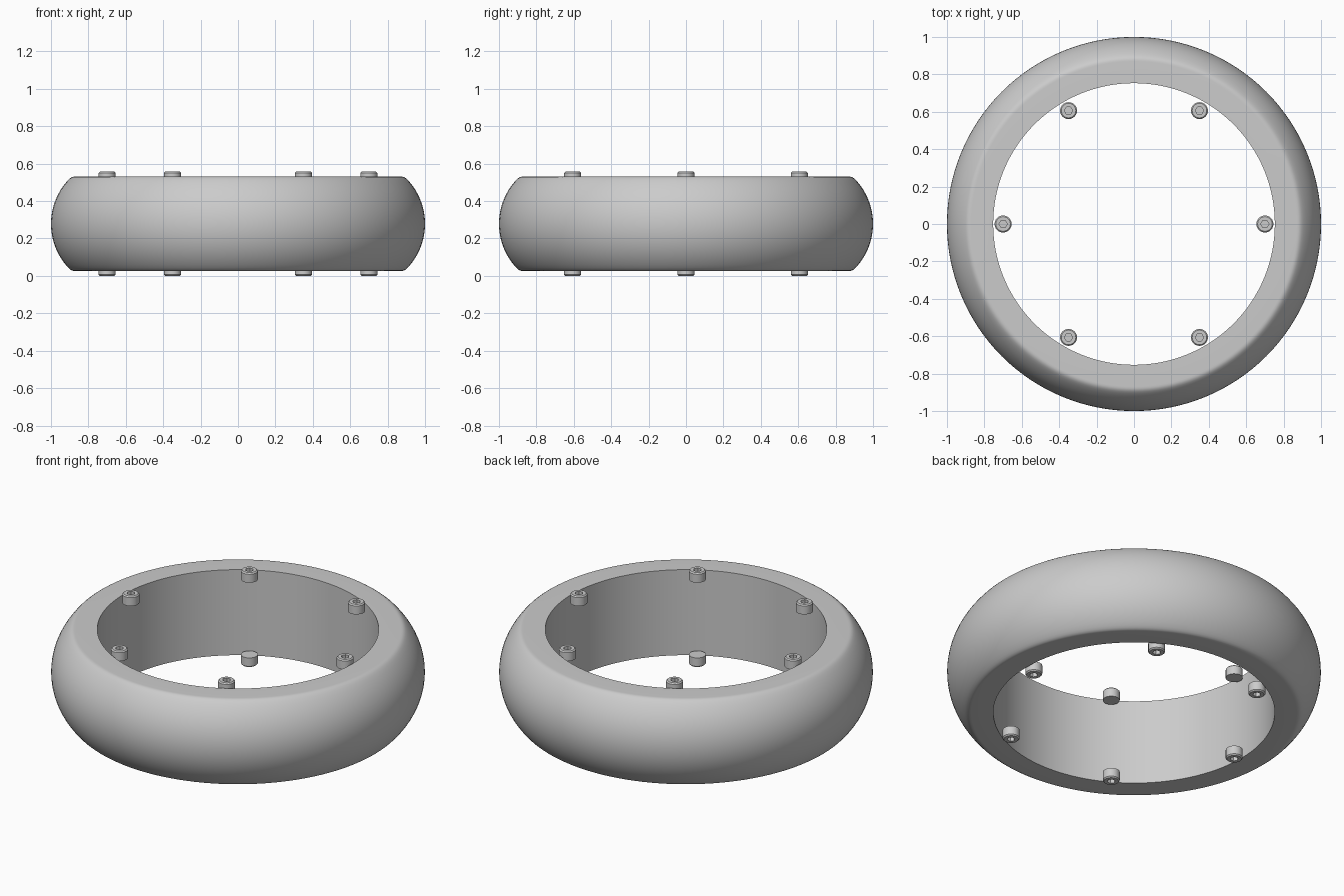
import bpy, bmesh, math

if "Cube" in bpy.data.objects:
    bpy.data.objects.remove(bpy.data.objects["Cube"])

MID = 0.2785      # mid height of the whole model
HALF = 0.2525     # half height of the ring


def loft(bm, rings, closed=False, caps=False):
    """Skin a list of vertex rings with quads."""
    n = len(rings[0])
    vr = [[bm.verts.new(p) for p in ring] for ring in rings]
    pairs = list(zip(vr, vr[1:])) + ([(vr[-1], vr[0])] if closed else [])
    for a, b in pairs:
        for i in range(n):
            j = (i + 1) % n
            bm.faces.new((a[i], a[j], b[j], b[i]))
    if caps:
        bm.faces.new(vr[0][::-1])
        bm.faces.new(vr[-1])


def finish(bm, name, angle):
    bmesh.ops.recalc_face_normals(bm, faces=bm.faces)
    mesh = bpy.data.meshes.new(name)
    bm.to_mesh(mesh)
    bm.free()
    ob = bpy.data.objects.new(name, mesh)
    bpy.context.collection.objects.link(ob)
    bpy.ops.object.select_all(action='DESELECT')
    ob.select_set(True)
    bpy.context.view_layer.objects.active = ob
    bpy.ops.object.shade_smooth_by_angle(angle=math.radians(angle))
    return ob


def circle(r, z, n):
    return [(r * math.cos(2 * math.pi * i / n), r * math.sin(2 * math.pi * i / n), z)
            for i in range(n)]


def hexagon(r, z, n):
    pts = []
    for i in range(n):
        a = 2 * math.pi * i / n
        d = r * math.cos(math.pi / 6) / math.cos(a % (math.pi / 3) - math.pi / 6)
        pts.append((d * math.cos(a), d * math.sin(a), z))
    return pts


# Ring: bulging outer wall, softened corners, straight bore
R = 0.344
arc = []
for i in range(25):
    t = math.radians(-43 + 86 * i / 24)
    arc.append((1 - R + R * math.cos(t), R * math.sin(t)))
corner = [(0.898, 0.243), (0.889, 0.2492), (0.879, 0.252), (0.870, HALF)]
profile = ([(0.753, -HALF)] + [(r, -z) for r, z in reversed(corner)] + arc
           + corner + [(0.753, HALF)])
bm = bmesh.new()
loft(bm, [circle(r, MID + z, 128) for r, z in profile], closed=True)
finish(bm, "ring_body", 35)

# Bolt heads: chamfered cylinders with a hex socket, six above and six below
N = 24
for side, label in ((1, "top"), (-1, "bottom")):
    for k in range(6):
        bm = bmesh.new()
        loft(bm, [circle(0.0455, 0.222, N), circle(0.0455, 0.272, N),
                  circle(0.039, 0.2785, N), hexagon(0.022, 0.2785, N),
                  hexagon(0.022, 0.25, N)], caps=True)
        a = k * math.pi / 3
        for v in bm.verts:
            v.co.x += 0.70 * math.cos(a)
            v.co.y += 0.70 * math.sin(a)
            v.co.z = MID + side * v.co.z
        finish(bm, f"{label}_bolt_{k + 1}", 30)
